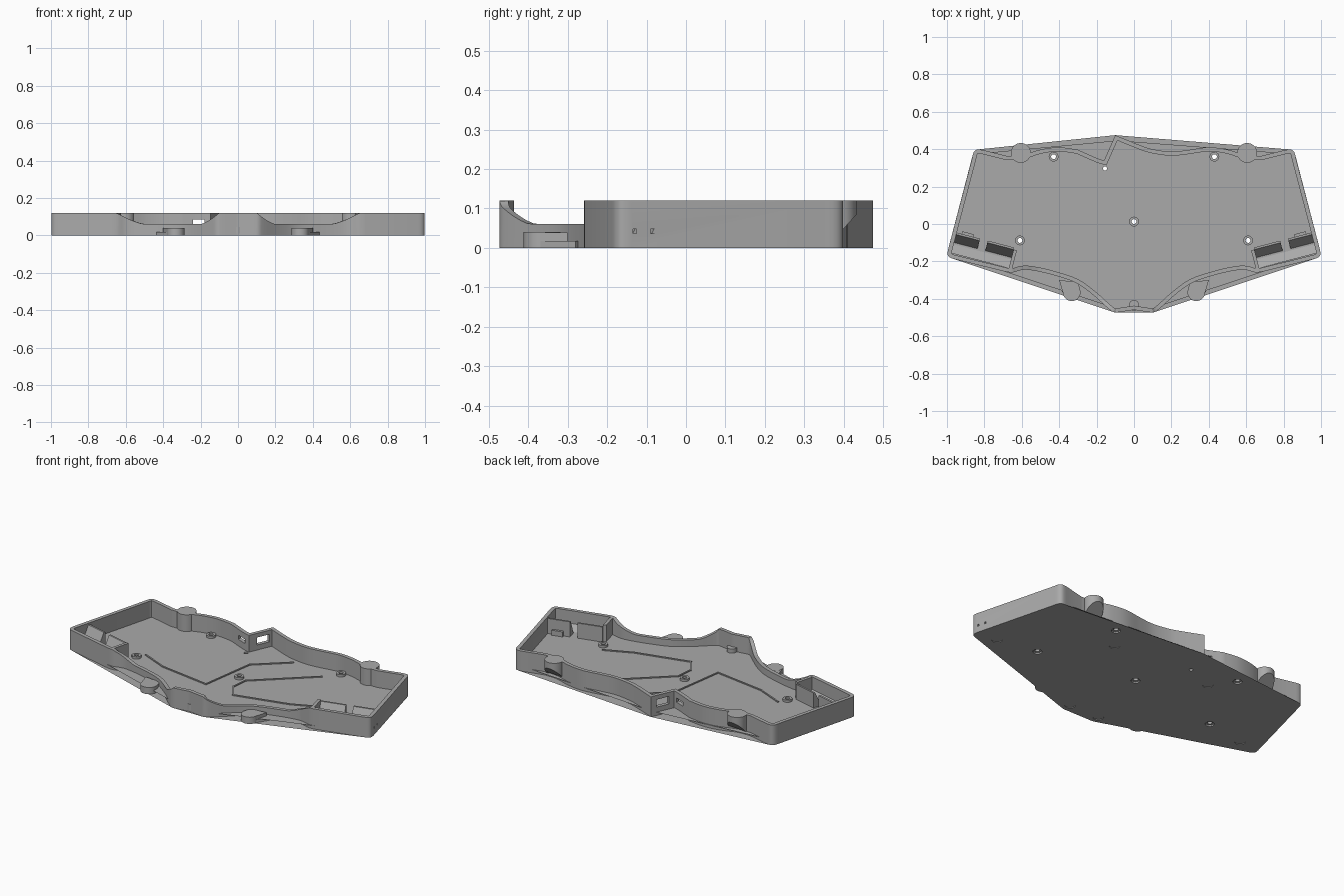
import bpy, bmesh, math
from mathutils import Matrix, Vector

if "Cube" in bpy.data.objects:
    bpy.data.objects.remove(bpy.data.objects["Cube"])

H, FLOOR, WALL = 0.12, 0.02, 0.022
grey = bpy.data.materials.new("plain grey")
grey.use_nodes = True
grey.diffuse_color = (0.4, 0.4, 0.4, 1)
grey.node_tree.nodes["Principled BSDF"].inputs["Base Color"].default_value = (0.4, 0.4, 0.4, 1)
parts = []


def finish(name, bm):
    bmesh.ops.recalc_face_normals(bm, faces=bm.faces)
    mesh = bpy.data.meshes.new(name)
    bm.to_mesh(mesh)
    bm.free()
    mesh.materials.append(grey)
    obj = bpy.data.objects.new(name, mesh)
    bpy.context.collection.objects.link(obj)
    parts.append(obj)
    return obj


def prism(name, poly, z0, z1, matrix=Matrix()):
    bm = bmesh.new()
    low = [bm.verts.new((x, y, z0)) for x, y in poly]
    high = [bm.verts.new((x, y, z1)) for x, y in poly]
    bm.faces.new(low)
    bm.faces.new(high)
    for i in range(len(poly)):
        j = (i + 1) % len(poly)
        bm.faces.new((low[i], low[j], high[j], high[i]))
    bm.transform(matrix)
    return finish(name, bm)


def circle(x, y, r, n=32):
    return [(x + r * math.cos(2 * math.pi * i / n), y + r * math.sin(2 * math.pi * i / n)) for i in range(n)]


def rect(x0, x1, y0, y1):
    return [(x0, y0), (x1, y0), (x1, y1), (x0, y1)]


def smooth(points, steps=5):
    # Rounded run through the points, sharp only at its ends
    p = [Vector(q) for q in points]
    p = [p[0]] + p + [p[-1]]
    out = []
    for a, b, c, d in zip(p, p[1:], p[2:], p[3:]):
        n = steps if (c - b).length > 0.04 else 3
        for k in range(n):
            t = k / n
            out.append(0.5 * (2 * b + (c - a) * t + (2 * a - 5 * b + 4 * c - d) * t * t
                              + (3 * b - a - 3 * c + d) * t ** 3))
    return out + [p[-1]]


def offset(loop, dist):
    out = []
    for i, p in enumerate(loop):
        a = (p - loop[i - 1]).normalized()
        b = (loop[(i + 1) % len(loop)] - p).normalized()
        na, nb = Vector((-a.y, a.x)), Vector((-b.y, b.x))
        out.append(p + (na + nb) * dist / max(0.4, 1 + na.dot(nb)))
    return out


def rim_height(p):
    # Front rim dips on both sides of the centre
    x = abs(p.x)
    if p.y > -0.2 or x > 0.65:
        return H
    t = max((x - 0.5) / 0.15, (0.2 - x) / 0.1, 0)
    return 0.06 + 0.06 * min(t, 1) ** 1.4


# Outline, counter-clockwise from the front centre
front = smooth([(0, -.459), (.08, -.471), (.11, -.471), (.14, -.45), (.23, -.37), (.32, -.31),
                (.45, -.268), (.55, -.247), (.6, -.246), (.645, -.258), (.68, -.257)])
pod = smooth([(.96, -.188), (.983, -.18), (.996, -.165), (.995, -.14)])
shoulder = smooth([(.866, .35), (.858, .382), (.84, .398), (.81, .396)])
back = smooth([(.68, .364), (.6, .367), (.5, .398), (.4, .41), (.3, .397)])
half = front + pod + shoulder + back
mid = smooth([(.3, .397), (.2, .387), (.1, .4), (.03, .422), (-.1, .475)])[1:]
notch = smooth([(-.16, .34), (-.2, .353), (-.3, .397)])[:-1]
outer = half + mid + notch + [Vector((-p.x, p.y)) for p in reversed(half[1:])]
inner = offset(outer, WALL)

# Tray: floor and wall as one closed shell
bm = bmesh.new()
rings = []
for loop, height in ((outer, lambda p: 0), (outer, rim_height), (inner, None), (inner, lambda p: FLOOR)):
    heights = [rim_height(q) for q in outer] if height is None else [height(q) for q in loop]
    rings.append([bm.verts.new((p.x, p.y, z)) for p, z in zip(loop, heights)])
for a, b in zip(rings, rings[1:]):
    for i in range(len(a)):
        j = (i + 1) % len(a)
        bm.faces.new((a[i], a[j], b[j], b[i]))
caps = [bm.faces.new(rings[0]), bm.faces.new(rings[-1])]
bmesh.ops.triangulate(bm, faces=caps, ngon_method='EAR_CLIP')
tray = finish("tray", bm)

# Cutters: screw holes, foot pockets, ports and side pin holes
screws = [(0, .013), (-.43, .36), (.43, .36), (-.61, -.088), (.61, -.088)]
feet = [(s * x, y) for s in (-1, 1) for x, y in ((.86, -.13), (.33, .23), (.1, -.42))]
cutters = [prism("screw_cutter", circle(x, y, .013, 20), -.1, .1) for x, y in screws]
cutters += [prism("head_cutter", circle(x, y, .025, 20), -.1, .008) for x, y in screws]
cutters += [prism("foot_cutter", circle(x, y, .03, 20), -.1, .004) for x, y in feet]
cutters.append(prism("reset_cutter", circle(-.155, .297, .011, 16), -.1, .1))
cutters.append(prism("small_port_cutter", rect(-.24, -.18, .3, .42), .06, .085))
turn = Matrix.Translation((-.126, .404, 0)) @ Matrix.Rotation(math.atan2(.135, .06), 4, 'Z')
cutters.append(prism("port_cutter", rect(-.04, .04, -.05, .05), .05, .095, turn))
for y in (-.13, -.085):
    cutters.append(prism("pin_cutter", rect(.9, 1.1, y - .005, y + .005), .037, .048))
for cutter in cutters:
    parts.remove(cutter)
    cutter.hide_render = True
    cutter.hide_set(True)
    mod = tray.modifiers.new("cut", 'BOOLEAN')
    mod.object, mod.operation, mod.solver = cutter, 'DIFFERENCE', 'EXACT'
bpy.context.view_layer.update()
cut_mesh = bpy.data.meshes.new_from_object(tray.evaluated_get(bpy.context.evaluated_depsgraph_get()))
tray.modifiers.clear()
tray.data = cut_mesh
for cutter in cutters:
    bpy.data.objects.remove(cutter)

# Screw bosses: short tubes on the floor
for x, y in screws:
    bm = bmesh.new()
    loops = [[bm.verts.new((a, b, z)) for a, b in circle(x, y, r, 24)]
             for r, z in ((.026, FLOOR - .002), (.026, .034), (.013, .034), (.013, FLOOR - .002))]
    for k in range(4):
        a, b = loops[k], loops[(k + 1) % 4]
        for i in range(24):
            bm.faces.new((a[i], a[(i + 1) % 24], b[(i + 1) % 24], b[i]))
    finish("screw_boss", bm)
prism("front_boss", circle(0, -.435, .028), .01, .045)


def rib(name, points, s):
    # Low floor rib following a path
    for (x0, y0), (x1, y1) in zip(points, points[1:]):
        a, b = Vector((s * x0, y0)), Vector((s * x1, y1))
        d = b - a
        m = Matrix.Translation((a.x, a.y, 0)) @ Matrix.Rotation(math.atan2(d.y, d.x), 4, 'Z')
        prism(name, rect(-.003, d.length + .003, -.004, .004), FLOOR - .002, FLOOR + .006, m)


rib("left_rib", [(.58, -.04), (.42, -.11), (.1, -.19), (.04, -.1), (.05, 0), (.36, .28)], 1)
rib("right_rib", [(.58, -.04), (.42, -.11), (.1, -.16), (.05, .18), (-.13, .34)], -1)

ANGLE = math.radians(14.6)
to_bay = Matrix(((0, 0, 1, 0), (1, 0, 0, 0), (0, 1, 0, 0), (0, 0, 0, 1)))
for side, s in (("left", 1), ("right", -1)):
    mirror = Matrix.Diagonal((s, 1, 1, 1))

    # Back lugs with a sloping underside
    lug = prism(side + "_back_lug", circle(s * .605, .38, .053), .03, H)
    for v in lug.data.vertices:
        if v.co.z < .1:
            v.co.z = max(FLOOR, .085 - 1.1 * (.433 - v.co.y))

    # Front lugs with a neck and a low gusset
    prism(side + "_front_lug", circle(.333, -.365, .047), 0, .04, mirror)
    prism(side + "_lug_neck", [(.29, -.345), (.375, -.385), (.4, -.3), (.3, -.31)], 0, .0395, mirror)
    prism(side + "_lug_gusset", [(.33, -.31), (.37, -.385), (.435, -.28), (.42, -.27)], 0, .017, mirror)

    # End bay: sloped panels, cradle slope, dividing wall and a stop
    bay = mirror @ Matrix.Translation((.655, -.18, 0)) @ Matrix.Rotation(ANGLE, 4, 'Z')
    wedge = [(0, FLOOR - .002), (.056, FLOOR - .002), (.056, .11), (.045, .11)]
    for u0, u1 in ((0, .145), (.188, .335)):
        prism(side + "_bay_panel", wedge, u0, u1, bay @ to_bay)
    slope = [(-.005, FLOOR - .002), (-.058, FLOOR - .002), (-.058, .045)]
    prism(side + "_bay_cradle", slope, 0, .335, bay @ to_bay)
    prism(side + "_bay_divider", rect(-.018, 0, -.06, .045), FLOOR - .002, H - .001, bay)
    prism(side + "_bay_stop", rect(.225, .29, .055, .07), FLOOR - .002, .05, bay)

# Smooth curved walls, keep edges sharp
bpy.ops.object.select_all(action='DESELECT')
for obj in parts:
    obj.select_set(True)
bpy.context.view_layer.objects.active = tray
bpy.ops.object.shade_smooth_by_angle(angle=math.radians(30))
